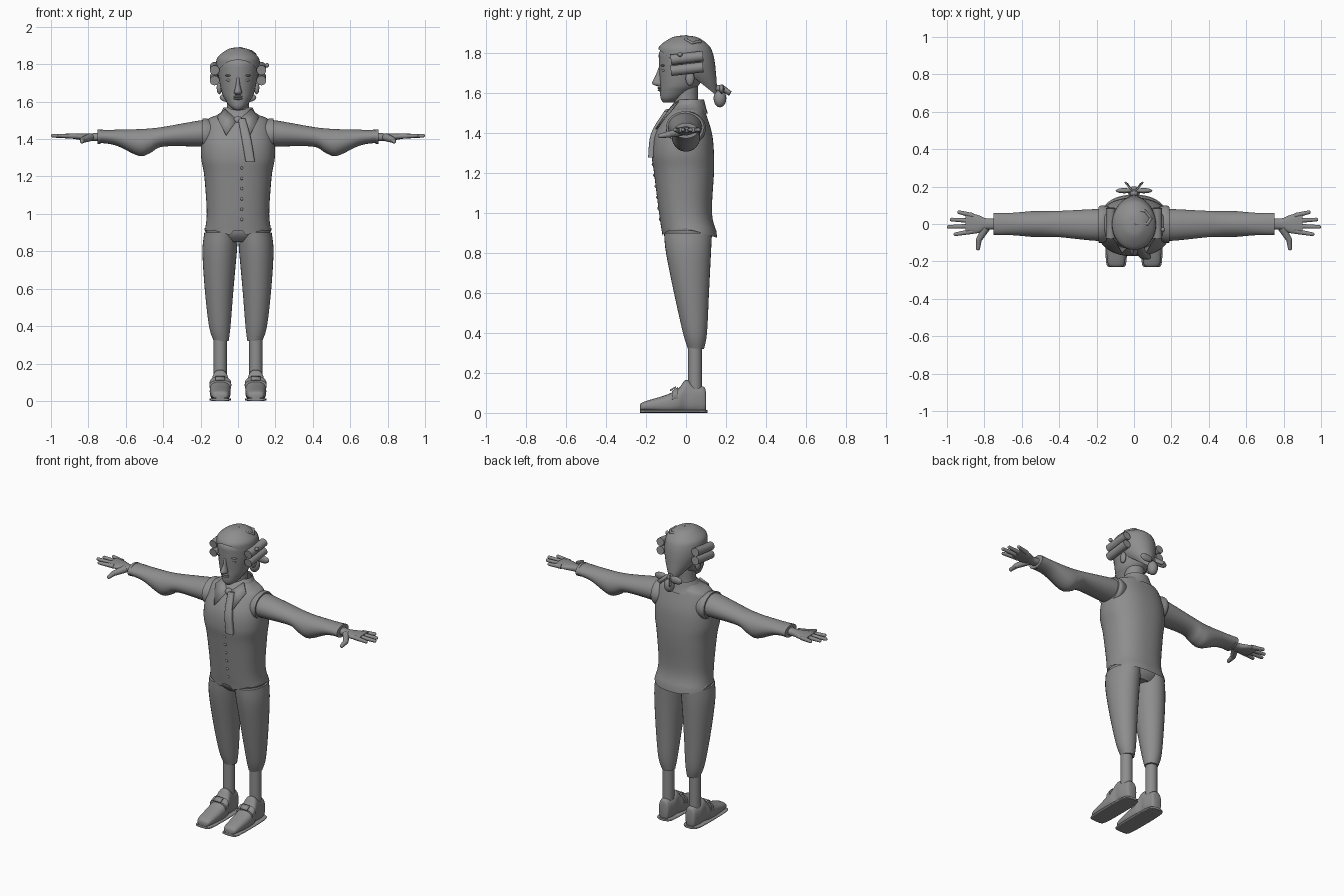
import bpy
import bmesh
from math import cos, sin, pi, radians, copysign
from mathutils import Vector, Matrix

cube = bpy.data.objects.get("Cube")
if cube:
    bpy.data.objects.remove(cube, do_unlink=True)

grey = bpy.data.materials.new("plain grey")
grey.use_nodes = True
shade = (.27, .27, .27, 1)
grey.diffuse_color = shade
grey.node_tree.nodes["Principled BSDF"].inputs["Base Color"].default_value = shade


def add(name, bm, mirror=False, angle=45):
    """Turn a bmesh into a smooth object, mirrored across x if asked."""
    bmesh.ops.recalc_face_normals(bm, faces=bm.faces)
    mesh = bpy.data.meshes.new(name)
    bm.to_mesh(mesh)
    bm.free()
    mesh.materials.append(grey)
    for face in mesh.polygons:
        face.use_smooth = True
    mesh.set_sharp_from_angle(angle=radians(angle))
    obj = bpy.data.objects.new(name, mesh)
    bpy.context.collection.objects.link(obj)
    if mirror:
        obj.modifiers.new("mirror", 'MIRROR').use_mirror_merge = False
    return obj


def spline(rings, steps=5):
    """Blend smoothly from ring to ring."""
    padded = [rings[0], *rings, rings[-1]]
    smooth = []
    for before, start, end, after in zip(padded, padded[1:], padded[2:], padded[3:]):
        for step in range(steps):
            t = step / steps
            smooth.append([b + t / 2 * (c - a + t * (2*a - 5*b + 4*c - d + t * (3 * (b - c) + d - a)))
                           for a, b, c, d in zip(before, start, end, after)])
    return smooth + [rings[-1]]


def loft_mesh(rings, axis='z', power=1.0, sides=32, caps=True):
    """Rounded sections; each ring is station, u min, u max, v min, v max."""
    bm = bmesh.new()
    loops = []
    for station, left, right, front, back in spline(rings):
        loop = []
        for k in range(sides):
            c, s = cos(2 * pi * k / sides), sin(2 * pi * k / sides)
            u = (left + right) / 2 + (right - left) / 2 * copysign(abs(c) ** power, c)
            v = (front + back) / 2 + (back - front) / 2 * copysign(abs(s) ** power, s)
            place = {'x': (station, u, v), 'y': (u, station, v), 'z': (u, v, station)}
            loop.append(bm.verts.new(place[axis]))
        loops.append(loop)
    for low, high in zip(loops, loops[1:]):
        for k in range(sides):
            bm.faces.new((low[k - 1], low[k], high[k], high[k - 1]))
    if caps:
        bm.faces.new(loops[0])
        bm.faces.new(loops[-1])
    return bm


def loft(name, rings, axis='z', mirror=False, **options):
    return add(name, loft_mesh(rings, axis, **options), mirror)


def centred(rows):
    """Rings symmetric about x = 0, from height, half width, front, back."""
    return [(z, -half, half, front, back) for z, half, front, back in rows]


def ball(name, location, size, mirror=False):
    bm = bmesh.new()
    bmesh.ops.create_uvsphere(bm, u_segments=16, v_segments=10, radius=1,
                              matrix=Matrix.Translation(location) @ Matrix.Diagonal((*size, 1)))
    return add(name, bm, mirror, angle=80)


def limb(name, start, end, start_radius, end_radius, mirror=False, rounded=True):
    """Tapered rod, with a round tip if asked."""
    start, end = Vector(start), Vector(end)
    along = end - start
    turn = along.to_track_quat('Z', 'Y').to_matrix().to_4x4()
    bm = bmesh.new()
    bmesh.ops.create_cone(bm, cap_ends=True, segments=14, radius1=start_radius, radius2=end_radius,
                          depth=along.length, matrix=Matrix.Translation((start + end) / 2) @ turn)
    if rounded:
        bmesh.ops.create_uvsphere(bm, u_segments=14, v_segments=8, radius=end_radius,
                                  matrix=Matrix.Translation(end) @ turn)
    return add(name, bm, mirror)


def plate(name, points, mirror=False):
    bm = bmesh.new()
    bm.faces.new([bm.verts.new(point) for point in points])
    obj = add(name, bm, mirror)
    solid = obj.modifiers.new("thickness", 'SOLIDIFY')
    solid.thickness = .008
    solid.offset = 0
    return obj


# Waistcoat, with a notched hem in front and a low tail behind
hem_height = .9
waistcoat = loft_mesh(centred([
    (hem_height, .18, -.12, .156), (1, .167, -.135, .13), (1.2, .18, -.16, .14), (1.3, .197, -.172, .14),
    (1.4, .193, -.157, .13), (1.5, .165, -.1, .1), (1.53, .11, -.07, .09), (1.56, .07, -.04, .08)]),
    power=.86, sides=64, caps=False)
for vert in waistcoat.verts:
    x, y, z = vert.co
    if z < hem_height + .001:
        notch = max(0, .06 - 1.5 * abs(x)) + max(0, .28 * abs(x) - .01)
        vert.co.z = .885 + notch if y < 0 else .924 - .3 * y
add("waistcoat", waistcoat)
loft("armholes", [(.13, -.09, .09, 1.35, 1.5), (.17, -.1, .1, 1.34, 1.51), (.19, -.1, .09, 1.35, 1.51)],
     'x', mirror=True)
for step in range(6):
    rise = step * .055
    ball("waistcoat_button", (.02, -.13 - .13 * rise, .97 + rise), (.008, .006, .008))

# Breeches
loft("breeches_seat", centred([(.85, .12, -.07, .1), (.9, .17, -.11, .13), (1, .15, -.11, .11)]))
loft("breeches_legs", [
    (.32, .05, .13, .01, .09), (.4, .04, .155, -.015, .105), (.6, .024, .178, -.06, .115),
    (.8, .006, .19, -.1, .125), (.9, 0, .18, -.11, .13)], mirror=True)

# Stockings and shoes
loft("stockings", [(.1, .06, .13, .01, .08), (.33, .06, .13, .01, .08)], mirror=True)
loft("shoes", [
    (-.23, .07, .12, .01, .04), (-.21, .05, .14, .01, .056), (-.1, .04, .15, 0, .09), (-.04, .04, .15, 0, .12),
    (0, .05, .14, 0, .166), (.04, .05, .14, 0, .14), (.09, .06, .13, 0, .13), (.1, .07, .12, .02, .1)],
    'y', mirror=True, power=.78)
loft("shoe_soles", [(-.23, .07, .12, 0, .015), (-.2, .04, .15, 0, .015), (.06, .04, .15, 0, .015),
                    (.107, .07, .12, 0, .015)], 'y', mirror=True, power=.5)
loft("shoe_straps", [(-.07, .036, .153, .05, .11), (-.04, .036, .153, .05, .13)], 'y', mirror=True, power=.78)
plate("shoe_buckles", [(x, y, .16 + .6 * y) for x, y in ((.07, -.08), (.12, -.08), (.12, -.05), (.07, -.05))],
      mirror=True)

# Full sleeves that sag under the forearm
loft("sleeves", [
    (.14, -.08, .08, 1.36, 1.5), (.2, -.09, .08, 1.36, 1.5), (.4, -.07, .07, 1.36, 1.465),
    (.47, -.07, .07, 1.325, 1.457), (.53, -.07, .07, 1.31, 1.453), (.65, -.06, .06, 1.365, 1.45),
    (.74, -.06, .06, 1.38, 1.45)], 'x', mirror=True)
loft("cuffs", [(x, -.06, .06, 1.375, 1.452) for x in (.735, .75)], 'x', mirror=True)

# Hands
loft("palms", [
    (.74, -.03, .03, 1.39, 1.435), (.79, -.03, .03, 1.39, 1.43), (.84, -.05, .05, 1.395, 1.43),
    (.9, -.05, .06, 1.405, 1.43)], 'x', mirror=True, power=.85)
for step, (finger, tip) in enumerate({"little": .935, "ring": .975, "middle": .99, "index": .955}.items()):
    side = .045 - .028 * step
    limb(finger + "_fingers", (.86, side, 1.415), (tip, side * 1.4, 1.418), .014, .01, mirror=True)
knuckle = (.83, -.085, 1.395)
limb("thumb_bases", (.79, -.02, 1.41), knuckle, .022, .016, mirror=True)
limb("thumbs", knuckle, (.834, -.13, 1.387), .016, .011, mirror=True)

# Neck, collar and neckcloth
loft("neck", centred([(1.48, .08, -.06, .07), (1.55, .06, -.06, .06), (1.64, .06, -.05, .06)]))
loft("collar", centred([(1.5, .13, -.1, .11), (1.53, .1, -.08, .1), (1.57, .076, -.045, .09)]), caps=False)
plate("collar_wings", [(.006, -.1, 1.5), (.07, -.04, 1.56), (.11, -.075, 1.515), (.064, -.15, 1.42)],
      mirror=True)
loft("neckcloth", [(1.28, .04, .09, -.19, -.16), (1.4, .02, .07, -.175, -.14), (1.51, 0, .04, -.11, -.07)],
     power=.6)
ball("neckcloth_knot", (0, -.09, 1.5), (.025, .022, .022))

# Head and face
loft("head", centred([
    (1.555, .02, -.115, -.06), (1.575, .045, -.127, -.02), (1.61, .068, -.13, .03), (1.65, .087, -.13, .07),
    (1.76, .108, -.136, .12), (1.82, .1, -.125, .11), (1.88, .02, -.03, .02)]), sides=36)
loft("nose", centred([(1.635, .012, -.14, -.11), (1.65, .021, -.17, -.11), (1.69, .011, -.152, -.11),
                      (1.73, .009, -.137, -.11)]))
ball("eyes", (.044, -.109, 1.715), (.019, .014, .009), mirror=True)
ball("eyebrows", (.045, -.115, 1.74), (.026, .012, .006), mirror=True)
for lip, height in (("upper_lip", 1.627), ("lower_lip", 1.616)):
    ball(lip, (0, -.13, height), (.025, .012, .006))
ball("ears", (.1, .02, 1.675), (.014, .022, .036), mirror=True)

# Swept-back hair, trimmed along a sloping hairline
hair = loft_mesh(centred([
    (1.6, .02, .1, .155), (1.65, .058, .02, .154), (1.7, .094, -.08, .15), (1.75, .115, -.135, .145),
    (1.8, .118, -.14, .135), (1.84, .107, -.13, .115), (1.88, .055, -.07, .06), (1.89, .01, -.02, 0)]),
    sides=40)
bmesh.ops.bisect_plane(hair, geom=hair.verts[:] + hair.edges[:] + hair.faces[:], dist=.00001,
                       plane_co=(0, -.135, 1.82), plane_no=(0, .8, 1), clear_inner=True)
add("hair", hair)

# Side curls, pigtail and bow
for height in (1.72, 1.775):
    limb("side_curls", (.125, -.076, height - .007), (.125, .085, height + .012), .026, .026,
         mirror=True, rounded=False)
ball("curl_pin", (.155, -.03, 1.795), (.012, .012, .012))
ball("pigtail", (0, .17, 1.575), (.032, .032, .045))
ball("bow_knot", (0, .165, 1.625), (.022, .02, .018))
ball("bow_loops", (.052, .178, 1.622), (.046, .014, .024), mirror=True)
plate("bow_ends", [(0, .165, 1.625), (.01, .18, 1.645), (.05, .225, 1.61), (.035, .215, 1.59)], mirror=True)

# Loose lock on the crown
lock = [(0, .07, 1.865), (.06, .07, 1.86), (.09, .03, 1.853), (.07, 0, 1.868), (.01, 0, 1.885)]
for start, end in zip(lock, lock[1:]):
    limb("crown_lock", start, end, .008, .008)
